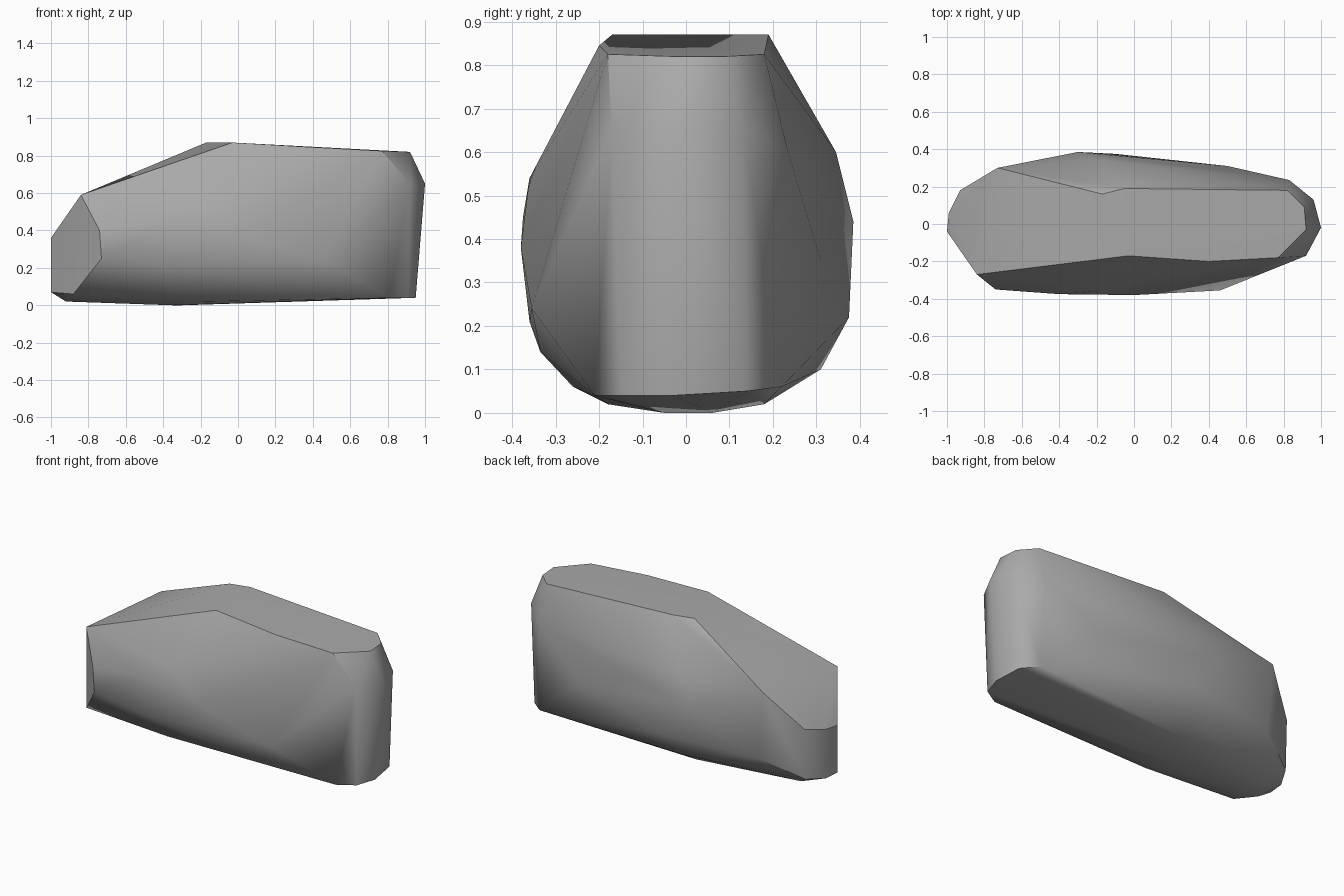
import bpy
import bmesh
import math

# Remove the default cube
default_cube = bpy.data.objects.get("Cube")
if default_cube:
    bpy.data.objects.remove(default_cube, do_unlink=True)


def make_material(name, colour):
    material = bpy.data.materials.new(name)
    material.use_nodes = True
    material.diffuse_color = colour
    shader = material.node_tree.nodes["Principled BSDF"]
    shader.inputs["Base Color"].default_value = colour
    return material


def hull_object(name, groups, material):
    """Wrap a tight convex skin around all the given corner points."""
    shape = bmesh.new()
    for points in groups:
        for point in points:
            shape.verts.new(point)
    result = bmesh.ops.convex_hull(shape, input=shape.verts)
    loose = set(result["geom_interior"]) | set(result["geom_unused"])
    loose_verts = [item for item in loose if isinstance(item, bmesh.types.BMVert)]
    bmesh.ops.delete(shape, geom=loose_verts, context="VERTS")
    bmesh.ops.recalc_face_normals(shape, faces=shape.faces)
    mesh = bpy.data.meshes.new(name)
    shape.to_mesh(mesh)
    shape.free()
    mesh.materials.append(material)
    rock = bpy.data.objects.new(name, mesh)
    bpy.context.collection.objects.link(rock)
    return rock


# Flat plateau on top of the boulder
plateau = [
    (-.17, .16, .87), (-.05, .19, .87), (.82, .18, .825), (.91, .09, .82),
    (.92, -.03, .82), (.77, -.18, .825), (.4, -.2, .845), (-.03, -.17, .87),
]

# Sloping low end
nose = [
    (-.84, -.27, .59), (-1, -.04, .36), (-.99, .06, .37), (-.93, .18, .4),
    (-.73, .3, .62), (-.74, -.35, .4), (-.73, -.35, .25), (-1, -.04, .07),
    (-.99, .06, .07), (-.93, .17, .09), (-.88, -.21, .06),
]

# Widest part of both flanks
flanks = [
    (-.4, -.375, .45), (0, -.38, .38), (-.2, -.36, .54), (.46, -.355, .24),
    (-.4, -.36, .21), (0, -.335, .14), (-.3, .385, .44), (-.2, .345, .6),
    (-.1, .375, .22), (.5, .31, .35), (-.7, .29, .2), (-.2, .31, .1),
]

# Blunt upright end
tail = [
    (1, -.02, .65), (.96, .13, .65), (.83, .235, .6), (.92, -.17, .65),
    (.95, -.03, .04), (.93, .14, .05), (.84, .22, .06), (.91, -.15, .04),
    (.81, -.21, .04),
]

# Shallow rounded base
base = [
    (-.35, -.05, 0), (-.3, .06, 0), (-.92, -.05, .02), (-.85, .1, .03),
    (-.2, .18, .02), (-.2, -.18, .02), (-.3, -.26, .06),
]

stone = make_material("grey_stone", (.4, .4, .4, 1))
boulder = hull_object("boulder", [plateau, nose, flanks, tail, base], stone)

# Soft shading with the hard rims kept crisp
bpy.ops.object.select_all(action="DESELECT")
boulder.select_set(True)
bpy.context.view_layer.objects.active = boulder
bpy.ops.object.shade_smooth_by_angle(angle=math.radians(35))
